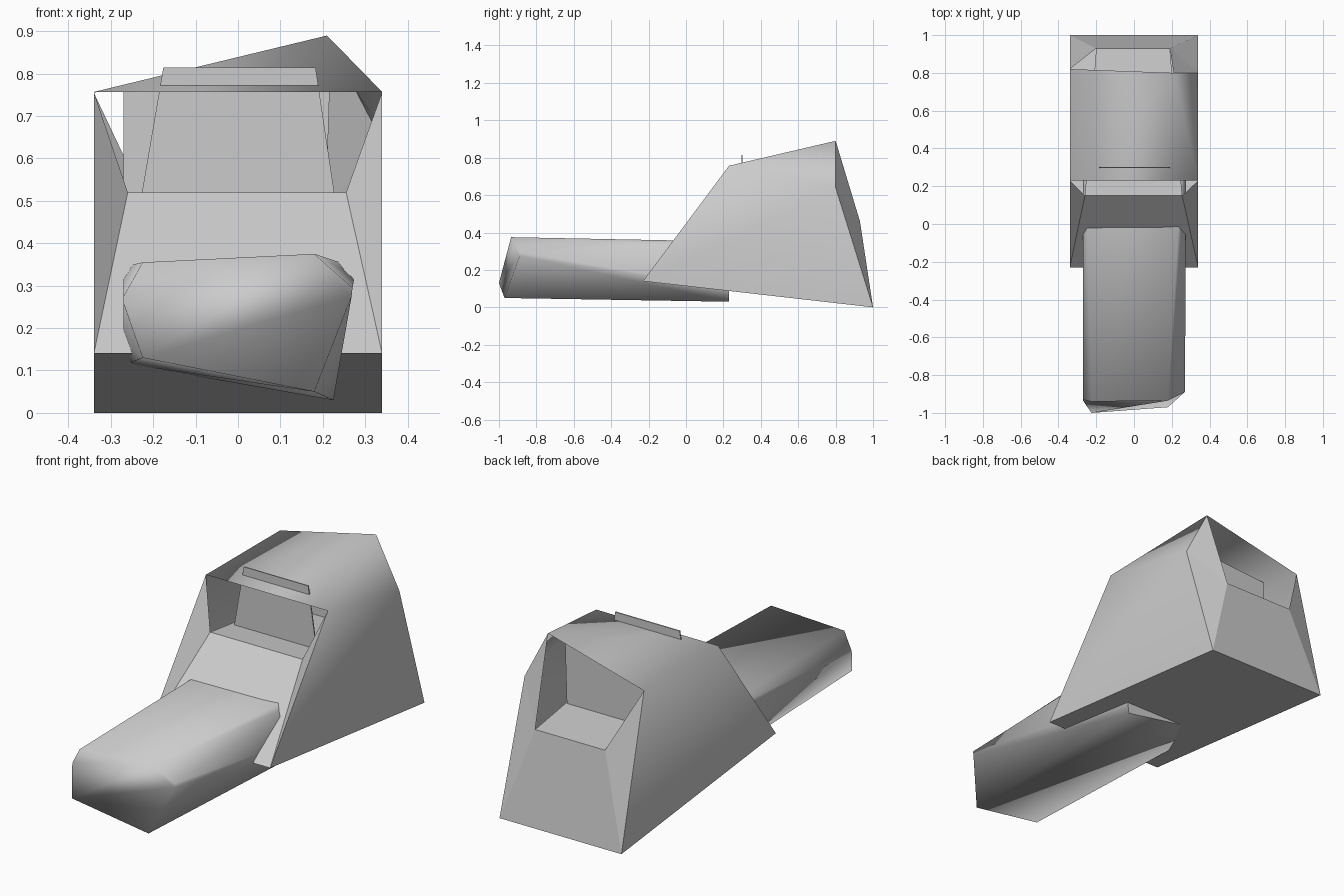
import bpy, bmesh

cube = bpy.data.objects.get("Cube")
if cube:
    bpy.data.objects.remove(cube, do_unlink=True)

# Single plain grey
grey = bpy.data.materials.new("plain_grey")
grey.use_nodes = True
grey.diffuse_color = (0.6, 0.6, 0.6, 1)
grey.node_tree.nodes["Principled BSDF"].inputs["Base Color"].default_value = (0.6, 0.6, 0.6, 1)


def build(name, verts, faces, smooth=()):
    """Mesh from a few corners; the faces listed in smooth are smooth shaded."""
    bm = bmesh.new()
    vs = [bm.verts.new(v) for v in verts]
    for i, f in enumerate(faces):
        face = bm.faces.new([vs[k] for k in f])
        face.smooth = i in smooth
    bmesh.ops.recalc_face_normals(bm, faces=bm.faces)
    mesh = bpy.data.meshes.new(name)
    bm.to_mesh(mesh)
    bm.free()
    mesh.materials.append(grey)
    ob = bpy.data.objects.new(name, mesh)
    bpy.context.collection.objects.link(ob)
    return ob


def plate(name, outline, y, t=0.006):
    """Thin upright plate from an (x, z) outline."""
    n = len(outline)
    verts = [(x, y + d, z) for d in (-t / 2, t / 2) for x, z in outline]
    faces = [tuple(range(n)), tuple(range(n, 2 * n))]
    faces += [(i, (i + 1) % n, (i + 1) % n + n, i + n) for i in range(n)]
    return build(name, verts, faces)


# Hood: skewed wedge shell with a window through it from front to rear
hood = [
    (-0.34, -0.23, 0.14), (0.34, -0.23, 0.14),      # 0, 1 front bottom
    (-0.34, 0.23, 0.757), (0.34, 0.23, 0.757),      # 2, 3 front brow
    (-0.34, 0.82, 0.755), (0.21, 0.80, 0.89),       # 4, 5 rear brow, peak
    (0.34, 0.80, 0.64),                             # 6 rear shoulder
    (-0.34, 1.0, 0.0), (0.34, 1.0, 0.0),            # 7, 8 rear bottom
    (-0.26, 0.15, 0.52), (0.255, 0.15, 0.52),       # 9, 10 front sill
    (-0.20, 0.93, 0.46), (0.19, 0.93, 0.46),        # 11, 12 rear sill
]
hood_faces = [
    (0, 2, 4, 7), (2, 5, 4), (2, 3, 5), (3, 6, 5), (1, 8, 6, 3),   # outer skin
    (0, 1, 10, 9), (0, 9, 2), (1, 3, 10),                          # front frame
    (7, 11, 12, 8), (7, 4, 11), (8, 12, 6), (12, 5, 6),            # rear frame
    (9, 10, 12, 11),                                               # window floor
    (0, 7, 8, 1),                                                  # underside
]
build("hood", hood, hood_faces, smooth=range(5))

# Upright plates inside the window, the front one pokes through the roof
plate("front_plate", [(-0.23, 0.50), (0.23, 0.50), (0.183, 0.815), (-0.176, 0.815)], 0.30)
plate("rear_plate", [(-0.27, 0.47), (0.207, 0.47), (0.217, 0.79), (-0.10, 0.77), (-0.27, 0.757)], 0.65)

# Nose bar: faceted tube lofted from the slanted front ring to the rear ring
front_ring = [(-0.225, -0.94, 0.355), (0.18, -0.935, 0.375), (0.27, -0.89, 0.295),
              (0.268, -0.89, 0.275), (0.18, -0.97, 0.05), (-0.225, -1.0, 0.13),
              (-0.27, -0.935, 0.258), (-0.27, -0.93, 0.275)]
rear_ring = [(x, 0.23, z) for x, z in
             [(-0.255, 0.348), (0.25, 0.352), (0.275, 0.322), (0.235, 0.10),
              (0.225, 0.03), (-0.26, 0.115), (-0.27, 0.165), (-0.27, 0.33)]]
n = len(front_ring)
bar_faces = [(i, (i + 1) % n, (i + 1) % n + n, i + n) for i in range(n)]
bar_faces += [tuple(range(n)), tuple(range(n, 2 * n))]
build("nose_bar", front_ring + rear_ring, bar_faces, smooth=range(n + 1))
